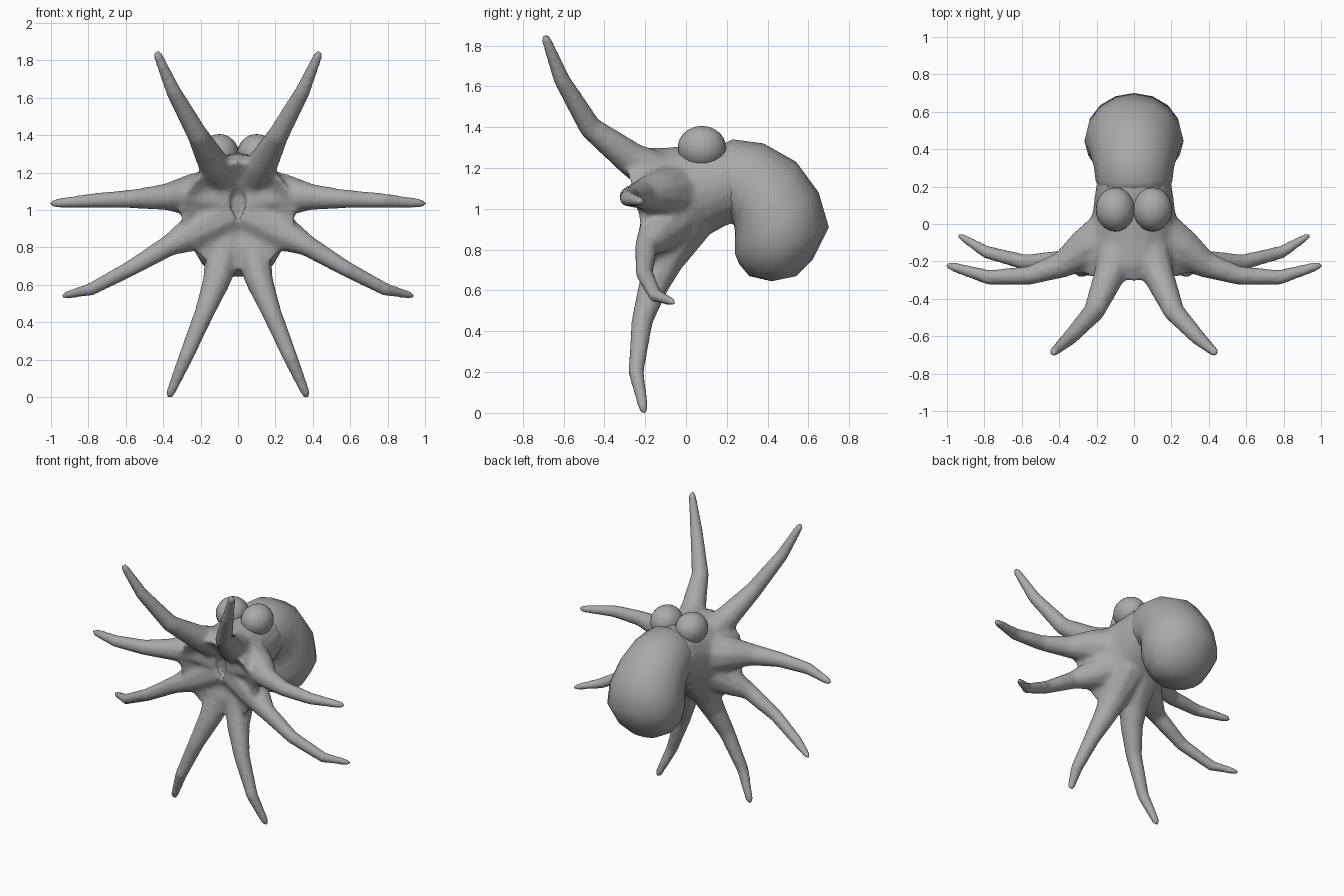
import bpy, bmesh, math
from mathutils import Vector

cube = bpy.data.objects.get("Cube")
if cube:
    bpy.data.objects.remove(cube, do_unlink=True)

GREY = (0.40, 0.40, 0.40, 1)
skin = bpy.data.materials.new("skin grey")
skin.use_nodes = True
skin.diffuse_color = GREY
skin.node_tree.nodes["Principled BSDF"].inputs["Base Color"].default_value = GREY


def bridge(bm, rings):
    """Closed skin over a row of rings with equal vertex counts."""
    rings = [[bm.verts.new(p) for p in ring] for ring in rings]
    n = len(rings[0])
    for a, b in zip(rings, rings[1:]):
        for i in range(n):
            bm.faces.new((a[i], a[(i + 1) % n], b[(i + 1) % n], b[i]))
    bm.faces.new(rings[0][::-1])
    bm.faces.new(rings[-1])


def loft(bm, stations, n=20):
    """Each station: upper (y, z), lower (y, z), half width."""
    rings = []
    for top, low, width in stations:
        t, l = Vector((0, *top)), Vector((0, *low))
        mid, half = (t + l) / 2, (t - l) / 2
        rings.append([mid + half * math.cos(a) + Vector((width * math.sin(a), 0, 0))
                      for a in (math.tau * i / n for i in range(n))])
    bridge(bm, rings)


def arm(bm, path, side, n=10):
    """Tapered tube along (x, y, z, radius) points."""
    pts = [Vector((side * x, y, z)) for x, y, z, r in path]
    rings = []
    for i, p in enumerate(pts):
        d = (pts[min(i + 1, len(pts) - 1)] - pts[max(i - 1, 0)]).normalized()
        u = d.cross(Vector((0, 1, 0))).normalized()
        v = d.cross(u)
        r = path[i][3]
        rings.append([p + r * (u * math.cos(a) + v * math.sin(a))
                      for a in (math.tau * k / n for k in range(n))])
    bridge(bm, rings)


def finish(bm, name):
    bmesh.ops.recalc_face_normals(bm, faces=bm.faces)
    for f in bm.faces:
        f.smooth = True
    mesh = bpy.data.meshes.new(name)
    bm.to_mesh(mesh)
    bm.free()
    mesh.materials.append(skin)
    obj = bpy.data.objects.new(name, mesh)
    bpy.context.collection.objects.link(obj)
    return obj


# Funnel-shaped hub with a shallow hollow at the front
body = bmesh.new()
loft(body, [
    ((0.26, 1.32), (0.27, 0.94), 0.19),
    ((0.18, 1.32), (0.20, 0.92), 0.205),
    ((0.05, 1.31), (0.09, 0.86), 0.22),
    ((-0.10, 1.30), (0.01, 0.77), 0.25),
    ((-0.22, 1.30), (-0.08, 0.71), 0.29),
    ((-0.31, 1.26), (-0.17, 0.68), 0.31),
    ((-0.23, 1.17), (-0.18, 0.80), 0.22),
    ((-0.17, 1.10), (-0.14, 0.90), 0.12),
])

# Four arm paths, from root to tip, mirrored to the other side
arms = {
    "upper": [(0.07, -0.08, 1.14, 0.12), (0.13, -0.27, 1.245, 0.085), (0.215, -0.47, 1.40, 0.058),
              (0.345, -0.61, 1.635, 0.042), (0.43, -0.685, 1.83, 0.026), (0.436, -0.695, 1.855, 0.012)],
    "side": [(0.10, -0.06, 1.07, 0.17), (0.27, -0.14, 1.08, 0.11), (0.39, -0.22, 1.07, 0.072),
             (0.56, -0.275, 1.06, 0.052), (0.78, -0.285, 1.05, 0.041),
             (0.98, -0.225, 1.035, 0.026), (1.005, -0.215, 1.035, 0.012)],
    "lower side": [(0.08, -0.06, 0.97, 0.16), (0.24, -0.14, 0.875, 0.10), (0.37, -0.195, 0.81, 0.058),
                   (0.58, -0.205, 0.685, 0.044), (0.79, -0.15, 0.575, 0.036),
                   (0.92, -0.07, 0.545, 0.022), (0.945, -0.055, 0.54, 0.010)],
    "lower": [(0.05, -0.02, 0.93, 0.15), (0.085, -0.11, 0.74, 0.095), (0.115, -0.16, 0.62, 0.075),
              (0.18, -0.215, 0.45, 0.054), (0.285, -0.245, 0.20, 0.040),
              (0.362, -0.208, 0.02, 0.026), (0.37, -0.205, -0.006, 0.012)],
}
for path in arms.values():
    for side in (1, -1):
        arm(body, path, side)
hub = finish(body, "body_and_arms")

# Fuse hub and arms into one webbed skin
fuse = hub.modifiers.new("fuse", "REMESH")
fuse.mode = "VOXEL"
fuse.voxel_size = 0.014
fuse.use_smooth_shade = True
soften = hub.modifiers.new("soften", "SMOOTH")
soften.factor = 0.5
soften.iterations = 8

# Drooping mantle sack behind the eyes
sack = bmesh.new()
loft(sack, [
    ((0.15, 1.30), (0.17, 0.96), 0.18),
    ((0.23, 1.34), (0.235, 0.92), 0.205),
    ((0.38, 1.32), (0.24, 0.89), 0.215),
    ((0.54, 1.23), (0.24, 0.84), 0.24),
    ((0.65, 1.08), (0.24, 0.78), 0.265),
    ((0.70, 0.91), (0.26, 0.73), 0.255),
    ((0.62, 0.75), (0.31, 0.67), 0.19),
    ((0.54, 0.67), (0.42, 0.645), 0.09),
], 16)
finish(sack, "mantle")

# Bulging eyes
for name, side in (("left_eye", 1), ("right_eye", -1)):
    eye = bmesh.new()
    bmesh.ops.create_uvsphere(eye, u_segments=24, v_segments=16, radius=1)
    bmesh.ops.scale(eye, vec=(0.104, 0.118, 0.106), verts=eye.verts)
    ball = finish(eye, name)
    ball.location = (side * 0.1, 0.078, 1.30)
